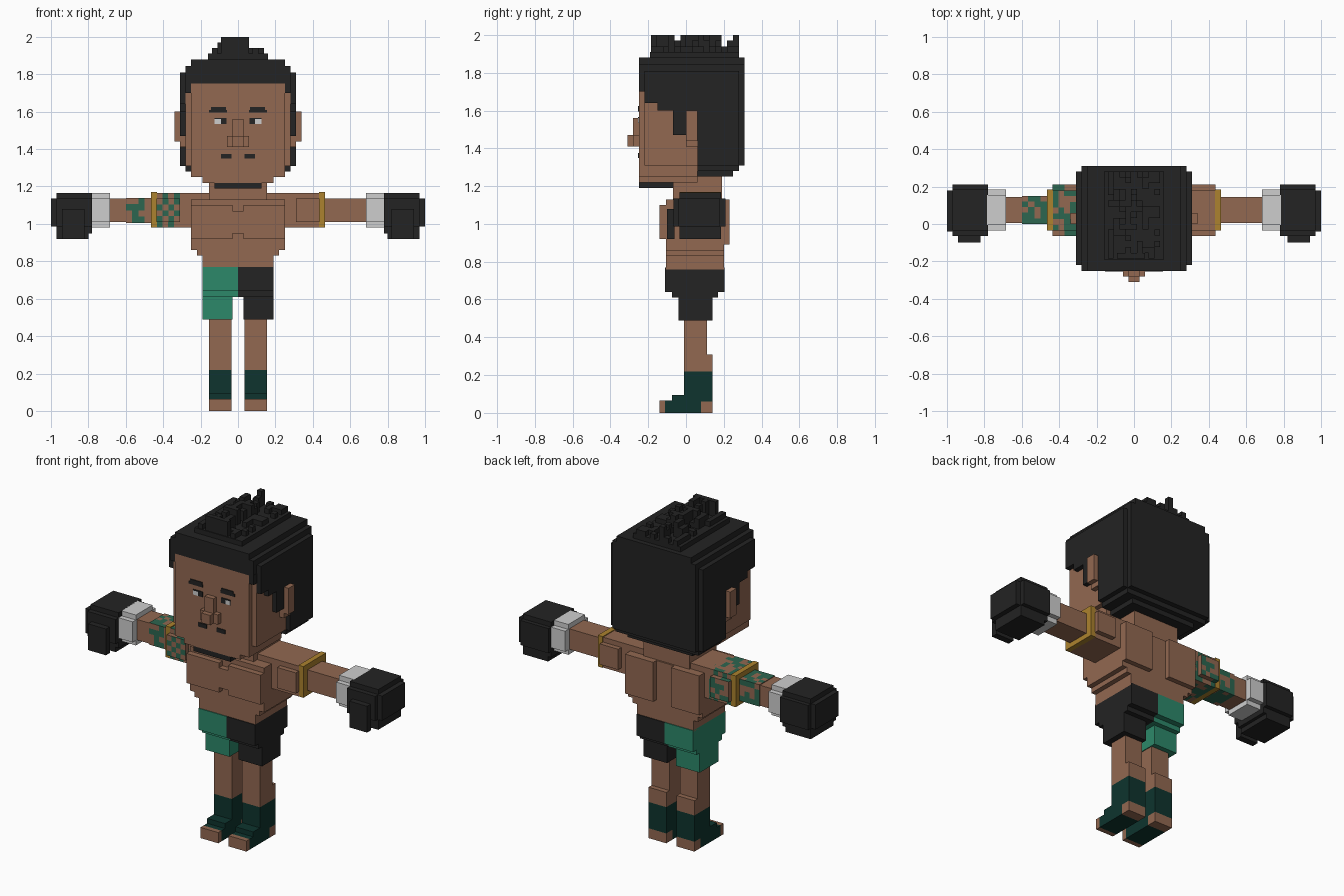
import bpy, bmesh, random

random.seed(4)
U = 0.031  # small voxel size


def material(name, r, g, b):
    m = bpy.data.materials.new(name)
    m.diffuse_color = [(c / 255 / 12.92) if c < 11 else ((c / 255 + 0.055) / 1.055) ** 2.4
                       for c in (r, g, b)] + [1.0]
    return m


SKIN = material("skin brown", 146, 104, 81)
BLACK = material("soft black", 35, 35, 35)
GREEN = material("shorts green", 44, 136, 106)
DARK = material("dark sock green", 14, 52, 46)
INK = material("tattoo green", 44, 102, 80)
GOLD = material("gold", 172, 130, 46)
WHITE = material("cuff white", 206, 206, 206)


def finish(name, bm, mats):
    me = bpy.data.meshes.new(name)
    bm.to_mesh(me)
    bm.free()
    for m in mats:
        me.materials.append(m)
    ob = bpy.data.objects.new(name, me)
    bpy.context.collection.objects.link(ob)
    return ob


def boxes(name, mat, *parts, side=1):
    """One object from boxes (x0, x1, y0, y1, z0, z1); side=-1 mirrors in x."""
    bm = bmesh.new()
    for x0, x1, y0, y1, z0, z1 in parts:
        vs = bmesh.ops.create_cube(bm, size=1)["verts"]
        for v in vs:
            v.co = (side * (x0 + x1) / 2 + v.co.x * (x1 - x0),
                    (y0 + y1) / 2 + v.co.y * (y1 - y0),
                    (z0 + z1) / 2 + v.co.z * (z1 - z0))
    return finish(name, bm, [mat])


def tattoo(name, x0, x1, y0, y1, z0, z1, rule):
    """Arm segment whose four long sides are tiled with skin and ink cells."""
    bm = bmesh.new()
    vs = bmesh.ops.create_cube(bm, size=1)["verts"]
    for v in vs:
        v.co = ((x0 + x1) / 2 + v.co.x * (x1 - x0),
                (y0 + y1) / 2 + v.co.y * (y1 - y0),
                (z0 + z1) / 2 + v.co.z * (z1 - z0))
    for axis, a, b in ((0, x0, x1), (1, y0, y1), (2, z0, z1)):
        n = round((b - a) / U)
        for i in range(1, n):
            co, no = [0, 0, 0], [0, 0, 0]
            co[axis], no[axis] = a + (b - a) * i / n, 1
            bmesh.ops.bisect_plane(bm, geom=bm.verts[:] + bm.edges[:] + bm.faces[:],
                                   plane_co=co, plane_no=no)
    for f in bm.faces:
        c = f.calc_center_median()
        i, j, k = int((c.x - x0) / U), int((c.y - y0) / U), int((c.z - z0) / U)
        f.material_index = int(abs(f.normal.x) < 0.5 and rule(f.normal, i, j, k))
    return finish(name, bm, [SKIN, INK])


# Head
boxes("head", SKIN,
      (-.28, .28, -.22, .10, 1.31, 1.80),
      (-.25, .25, -.25, .06, 1.25, 1.75),
      (-.19, .19, -.25, .06, 1.22, 1.25))
boxes("nose", SKIN, (-.03, .03, -.28, -.25, 1.41, 1.56),
      (-.06, .06, -.28, -.25, 1.41, 1.47), (-.03, .03, -.31, -.28, 1.41, 1.47))
boxes("chin_beard", BLACK, (-.125, .125, -.25, -.07, 1.19, 1.22))
boxes("neck", SKIN, (-.155, .155, -.07, .19, 1.12, 1.25))

# Hair: stepped cap, back block and front fringe
boxes("hair", BLACK,
      (-.28, .28, -.22, .31, 1.75, 1.845), (-.25, .25, -.25, .31, 1.75, 1.88),
      (-.28, .28, -.25, -.20, 1.75, 1.845),
      (-.31, .31, .06, .28, 1.31, 1.81), (-.28, .28, .06, .31, 1.31, 1.81),
      (-.28, .28, .06, .28, 1.28, 1.31), (-.22, .22, .06, .25, 1.25, 1.28),
      (-.16, .16, -.19, .28, 1.88, 1.91))
spikes = []
for i in range(-4, 5):
    top = 2.0 if -3 <= i <= 1 else 1.94
    for j in range(15):
        if random.random() < .4:
            z = top - random.choice((0, 0, .03, .06)) if top == 2 else top
            x, y = i * U, -.185 + j * U
            spikes.append((x - U / 2, x + U / 2, y, y + U, 1.90, z))
spikes.append((-.09, .06, -.185, -.155, 1.90, 2.0))
boxes("hair_spikes", BLACK, *spikes)

# Torso: stepped waist, chest plates and shoulder blades
boxes("torso", SKIN,
      (-.19, .19, -.105, .20, .76, .83), (-.22, .22, -.105, .20, .83, .86),
      (-.25, .25, -.105, .20, .86, 1.13), (-.31, .31, -.035, .18, .98, 1.165))
boxes("chest", SKIN, (-.25, -.03, -.14, -.10, .92, 1.10), (.03, .25, -.14, -.10, .92, 1.10),
      (-.03, .03, -.14, -.10, .95, 1.07))

for s, tag in ((-1, "left"), (1, "right")):
    # Face details and side hair
    boxes(tag + "_sideburn", BLACK,
          (.25, .281, -.25, -.20, 1.70, 1.76), (.28, .31, -.22, -.15, 1.64, 1.81),
          (.28, .31, -.15, -.07, 1.60, 1.81), (.28, .31, -.07, 0, 1.47, 1.81),
          (.28, .31, 0, .06, 1.60, 1.81), side=s)
    boxes(tag + "_ear", SKIN, (.27, .34, 0, .06, 1.44, 1.60), (.27, .31, 0, .06, 1.41, 1.44), side=s)
    boxes(tag + "_eyebrow", BLACK, (.06, .155, -.255, -.249, 1.595, 1.61),
          (.065, .145, -.255, -.249, 1.61, 1.625), side=s)
    boxes(tag + "_eye_white", WHITE, (.092, .125, -.254, -.249, 1.535, 1.56), side=s)
    boxes(tag + "_pupil", BLACK, (.062, .092, -.254, -.249, 1.535, 1.56),
          (.062, .125, -.254, -.249, 1.56, 1.567), side=s)
    boxes(tag + "_moustache", BLACK, (.035, .09, -.255, -.249, 1.35, 1.375), side=s)
    boxes(tag + "_shoulder_blade", SKIN, (.06, .25, .19, .23, .89, 1.13), side=s)

    # Arm band, cuff and glove
    boxes(tag + "_arm_band", GOLD, (.432, .465, -.035, .185, .98, 1.17), side=s)
    boxes(tag + "_forearm", SKIN, (.44, .70, .005, .145, 1.01, 1.135), side=s)
    boxes(tag + "_cuff", WHITE, (.685, .785, -.005, .155, .98, 1.165),
          (.685, .785, -.035, .185, 1.01, 1.135), side=s)
    boxes(tag + "_glove", BLACK,
          (.78, .97, -.035, .185, .95, 1.165), (.78, 1.0, -.04, .18, .985, 1.135),
          (.78, .97, -.065, .21, .985, 1.135), (.80, .97, -.035, .185, .92, .96),
          (.82, .94, -.10, -.06, .92, 1.08), side=s)

    # Shorts, split down the middle
    boxes(tag + "_shorts", GREEN if s < 0 else BLACK,
          (0, .19, -.11, .205, .64, .77), (0, .19, -.075, .17, .61, .64),
          (.03, .19, -.04, .14, .49, .62), side=s)

    # Leg, sock and foot
    boxes(tag + "_leg", SKIN, (.035, .155, -.01, .11, .22, .50),
          (.035, .155, .10, .14, .22, .31), side=s)
    boxes(tag + "_sock", DARK, (.035, .155, -.01, .14, .06, .22),
          (.035, .155, -.075, 0, .06, .095), (.035, .155, -.11, .08, 0, .065), side=s)
    boxes(tag + "_toes", SKIN, (.035, .155, -.14, -.11, 0, .065), side=s)
    boxes(tag + "_heel", SKIN, (.035, .155, .08, .14, 0, .06), side=s)

# Plain upper arm
boxes("right_upper_arm", SKIN, (.25, .435, -.035, .18, .98, 1.165),
      (.31, .435, -.065, .21, 1.01, 1.135))


# Tattooed arm: checks in front, blotches elsewhere
def upper_rule(n, i, j, k):
    if n.y < -.5:
        return (i + k) % 2 == 0
    return random.random() < .55


def lower_rule(n, i, j, k):
    return random.random() < (.5 if i in (0, 3) else .75)


tattoo("left_upper_arm", -.435, -.28, -.035, .18, .98, 1.165, upper_rule)
tattoo("left_deltoid", -.435, -.31, -.065, .21, 1.01, 1.135, upper_rule)
tattoo("left_forearm_ink", -.60, -.465, .001, .149, 1.006, 1.139, lower_rule)
